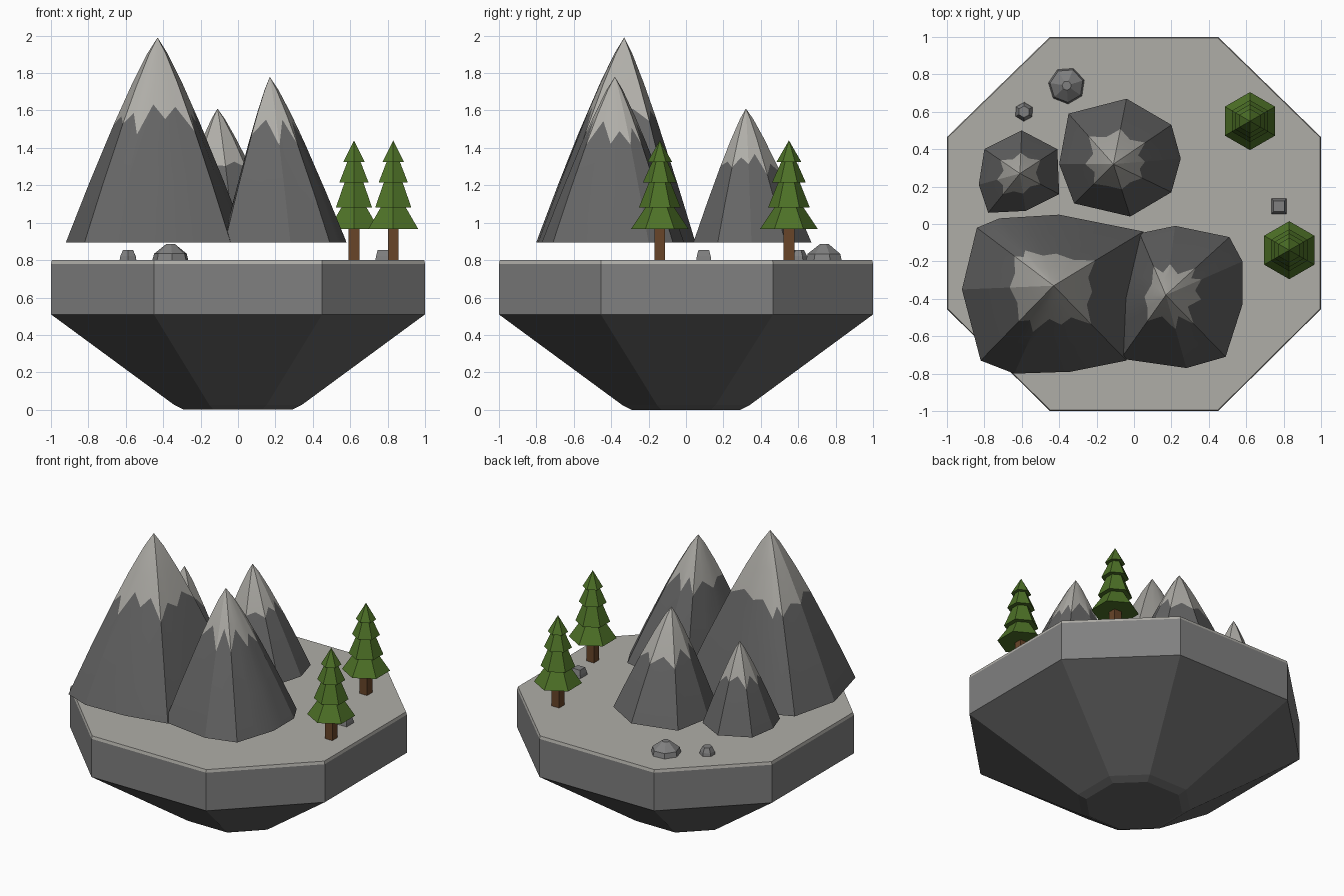
import bpy, bmesh, math, random
from mathutils import Vector

if "Cube" in bpy.data.objects:
    bpy.data.objects.remove(bpy.data.objects["Cube"])

random.seed(4)


def material(name, rgb):
    m = bpy.data.materials.new(name)
    m.diffuse_color = (*rgb, 1)
    m.use_nodes = True
    m.node_tree.nodes["Principled BSDF"].inputs["Base Color"].default_value = m.diffuse_color
    return m


SNOW = material("pale_snow", (0.43, 0.42, 0.39))
STONE = material("grey_stone", (0.215, 0.215, 0.215))
ROCK = material("dark_rock", (0.13, 0.13, 0.13))
GREEN = material("pine_green", (0.075, 0.165, 0.02))
BARK = material("brown_bark", (0.14, 0.06, 0.022))


def loft(name, rings, mats, band_mats, close_top=True, smooth=None):
    """Skin equal-length rings from bottom to top; a one-point last ring is a tip."""
    bm = bmesh.new()
    rows = [[bm.verts.new(p) for p in r] for r in rings]
    n = len(rows[0])
    bm.faces.new(rows[0][::-1]).material_index = band_mats[0]
    for k in range(len(rows) - 1):
        a, b = rows[k], rows[k + 1]
        for i in range(n):
            j = (i + 1) % n
            f = [a[i], a[j], b[0]] if len(b) == 1 else [a[i], a[j], b[j], b[i]]
            bm.faces.new(f).material_index = band_mats[k]
    if len(rows[-1]) > 1 and close_top:
        bm.faces.new(rows[-1]).material_index = band_mats[-1]
    bmesh.ops.recalc_face_normals(bm, faces=bm.faces)
    me = bpy.data.meshes.new(name)
    bm.to_mesh(me)
    bm.free()
    for m in mats:
        me.materials.append(m)
    ob = bpy.data.objects.new(name, me)
    bpy.context.collection.objects.link(ob)
    if smooth:
        bpy.ops.object.select_all(action='DESELECT')
        ob.select_set(True)
        bpy.context.view_layer.objects.active = ob
        bpy.ops.object.shade_smooth_by_angle(angle=math.radians(smooth))
    return ob


def ngon(x, y, z, r, n, start=0.0):
    return [(x + r * math.cos(start + math.tau * i / n),
             y + r * math.sin(start + math.tau * i / n), z) for i in range(n)]


# Floating island: octagonal slab, tapered underside, thin snow layer on top
OCT = [(1, -.455), (1, .465), (.45, 1), (-.45, 1),
       (-1, .465), (-1, -.455), (-.45, -1), (.45, -1)]


def octagon(s, z):
    return [(x * s, y * s, z) for x, y in OCT]


loft("island", [octagon(.29, 0), octagon(.34, .025), octagon(1, .51),
                octagon(1, .78), octagon(.995, .80)],
     [ROCK, STONE, SNOW], [0, 0, 1, 2, 2])


# Mountains: irregular outline drawn up to a peak, ragged snow line
def mountain(name, peak, outline, snow_t, base=.895):
    px, py, pz = peak
    pts = []
    for i, a in enumerate(outline):
        b = outline[(i + 1) % len(outline)]
        pts += [Vector(a), Vector(a).lerp(Vector(b), .5)]
    pts = [p - Vector((px, py)) for p in pts]

    def ring(t, ragged=0.0):
        row = []
        for i, p in enumerate(pts):
            tt = t + ragged * ((-1) ** i * .5 + random.uniform(-.6, .6))
            s = tt ** .86
            row.append((px + p.x * s, py + p.y * s, pz - (pz - base) * tt))
        return row

    rings = [ring(1), ring(.94, .012), ring(.7, .015), ring(snow_t, .075),
             ring(.22, .02), ring(.08), [(px, py, pz)]]
    loft(name, rings, [ROCK, SNOW], [0, 0, 0, 1, 1, 1], smooth=20)


mountain("tall_mountain", (-.43, -.33, 1.99),
         [(-.92, -.35), (-.82, -.73), (-.64, -.80), (-.34, -.79), (-.04, -.73),
          (.01, -.4), (.05, -.04), (-.4, .05), (-.72, .03), (-.84, -.02)], .40)
mountain("right_mountain", (.17, -.38, 1.78),
         [(-.08, -.4), (-.07, -.72), (.28, -.77), (.49, -.71), (.58, -.43),
          (.58, -.2), (.51, -.07), (.22, -.01), (.03, -.05)], .34)
mountain("back_mountain", (-.11, .32, 1.61),
         [(-.40, .32), (-.32, .11), (-.02, .04), (.2, .17), (.25, .35),
          (.2, .53), (-.04, .67), (-.35, .59)], .42)
mountain("small_mountain", (-.61, .27, 1.48),
         [(-.83, .21), (-.78, .06), (-.58, .07), (-.40, .16),
          (-.41, .40), (-.60, .50), (-.80, .40)], .43)


# Pine trees: square trunk and four stacked six-sided tiers
TIERS = [(.965, .155, 1.10, .065), (1.08, .112, 1.235, .05),
         (1.215, .09, 1.345, .032), (1.325, .066, 1.44, 0)]
for k, (x, y) in enumerate([(.62, .55), (.83, -.14)], 1):
    q = math.pi / 4
    loft(f"tree_trunk_{k}", [ngon(x, y, .79, .041, 4, q), ngon(x, y, 1.0, .041, 4, q)],
         [BARK], [0, 0])
    for t, (z0, r0, z1, r1) in enumerate(TIERS, 1):
        top = ngon(x, y, z1, r1, 6, math.pi / 2) if r1 else [(x, y, z1)]
        loft(f"tree_{k}_tier_{t}", [ngon(x, y, z0, r0, 6, math.pi / 2), top],
             [GREEN], [0, 0])


# Loose rocks: low faceted mounds
def boulder(name, x, y, r, h, n, top, start):
    loft(name, [ngon(x, y, .795, r, n, start), ngon(x, y, .8 + h * .4, r * .9, n, start),
                ngon(x, y, .8 + h, r * top, n, start)], [STONE], [0, 0, 0])


boulder("large_rock", -.36, .74, .10, .085, 7, .25, .3)
boulder("small_rock", -.588, .60, .052, .053, 6, .6, .5)
boulder("right_rock", .775, .095, .058, .053, 4, .7, math.pi / 4)
